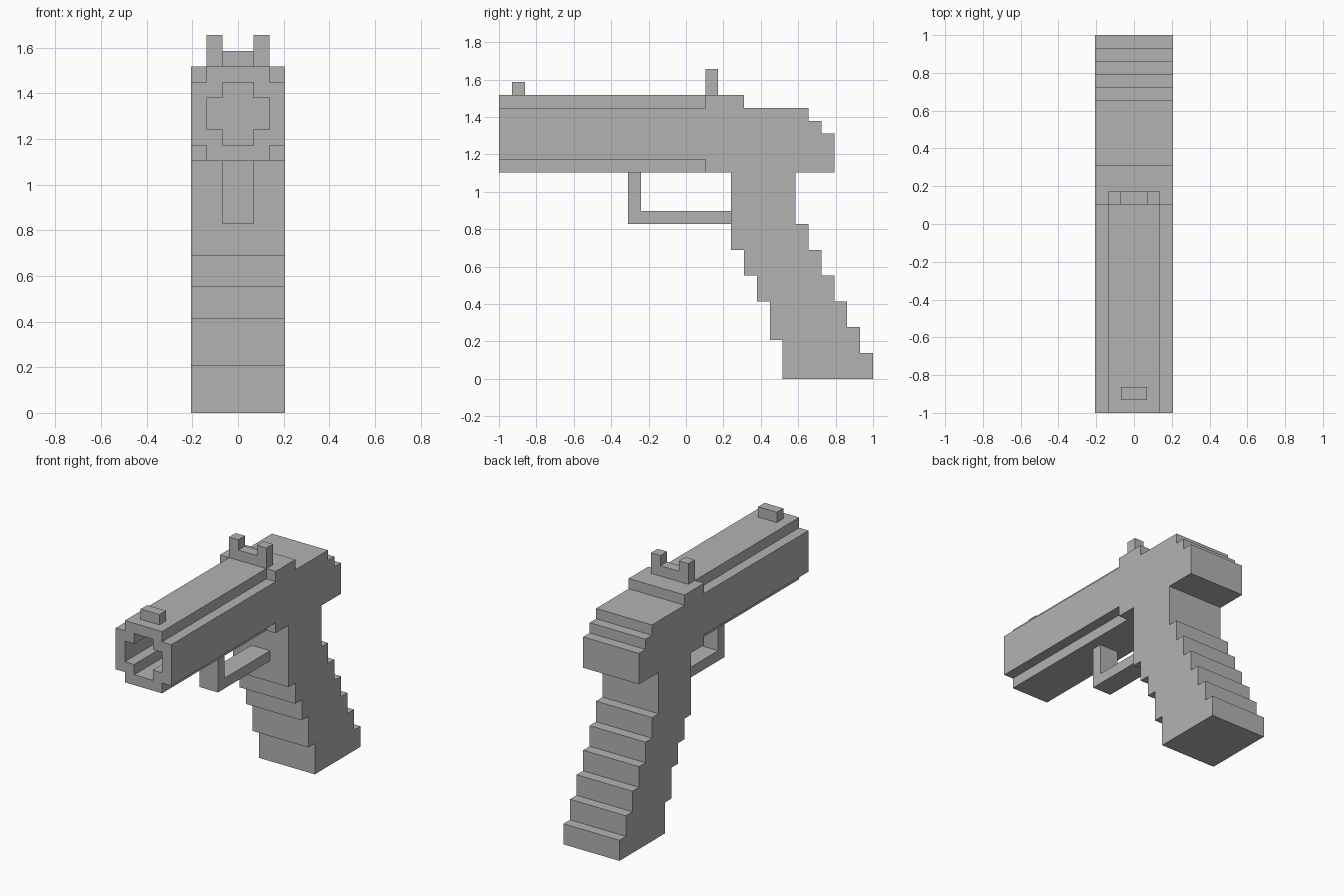
import bpy
import bmesh

cube = bpy.data.objects.get("Cube")
if cube:
    bpy.data.objects.remove(cube, do_unlink=True)

U = 2 / 29  # one block; layout below is in whole blocks

grey = bpy.data.materials.new("plain grey")
grey.use_nodes = True
colour = (0.45, 0.45, 0.45, 1)
grey.diffuse_color = colour
grey.node_tree.nodes["Principled BSDF"].inputs["Base Color"].default_value = colour


def finish(name, bm):
    """Convert block coordinates to units and make the object."""
    for v in bm.verts:
        v.co = (v.co.x * U, v.co.y * U - 1, v.co.z * U)
    bmesh.ops.recalc_face_normals(bm, faces=bm.faces[:])
    mesh = bpy.data.meshes.new(name)
    bm.to_mesh(mesh)
    bm.free()
    mesh.materials.append(grey)
    obj = bpy.data.objects.new(name, mesh)
    bpy.context.collection.objects.link(obj)


def side_profile(name, points, x0, x1):
    """Extrude a (y, z) outline across the width."""
    bm = bmesh.new()
    face = bm.faces.new([bm.verts.new((x0, y, z)) for y, z in points])
    moved = bmesh.ops.extrude_face_region(bm, geom=[face])["geom"]
    verts = [g for g in moved if isinstance(g, bmesh.types.BMVert)]
    bmesh.ops.translate(bm, verts=verts, vec=(x1 - x0, 0, 0))
    finish(name, bm)


def block(name, x0, x1, y0, y1, z0, z1):
    side_profile(name, [(y0, z0), (y1, z0), (y1, z1), (y0, z1)], x0, x1)


def stairs(start, steps):
    """Outline of alternating moves along y and z."""
    y, z = start
    points = [start]
    for i, d in enumerate(steps):
        y, z = (y + d, z) if i % 2 == 0 else (y, z + d)
        points.append((y, z))
    return points


def notched(half):
    """Square cross-section with a one-block notch at each corner."""
    a, b = half, half - 1
    quarter = [(a, b), (b, b), (b, a)]
    points = []
    for _ in range(4):
        points += quarter
        quarter = [(-z, x) for x, z in quarter]
    return points


# Frame and grip: stepped rear, sloping base, stepped front
frame = stairs((16, 22), [3, -1, 5, -1, 1, -1, 1, -3, -3, -4] + [1, -2] * 6
               + [-7, 3, -1, 3, -1, 2, -1, 2, -1, 6, -2])
side_profile("frame_and_grip", frame, -3, 3)

# Hollow barrel with notched corners inside and out
bm = bmesh.new()
rings = [[bm.verts.new((x, y, z + 19)) for x, z in notched(half)]
         for half, y in ((3, 16), (3, 0), (2, 0), (2, 16))]
for a, b in zip(rings, rings[1:] + rings[:1]):
    for i in range(len(a)):
        j = (i + 1) % len(a)
        bm.faces.new((a[i], a[j], b[j], b[i]))
finish("barrel", bm)

# Guard below the barrel
side_profile("trigger_guard",
             [(10, 12), (18, 12), (18, 13), (11, 13), (11, 16), (10, 16)], -1, 1)

# Sights
block("front_sight", -1, 1, 1, 2, 22, 23)
block("rear_sight_base", -1, 1, 16, 17, 22, 23)
for side, x in (("right", -2), ("left", 1)):
    block(side + "_rear_sight_post", x, x + 1, 16, 17, 22, 24)
